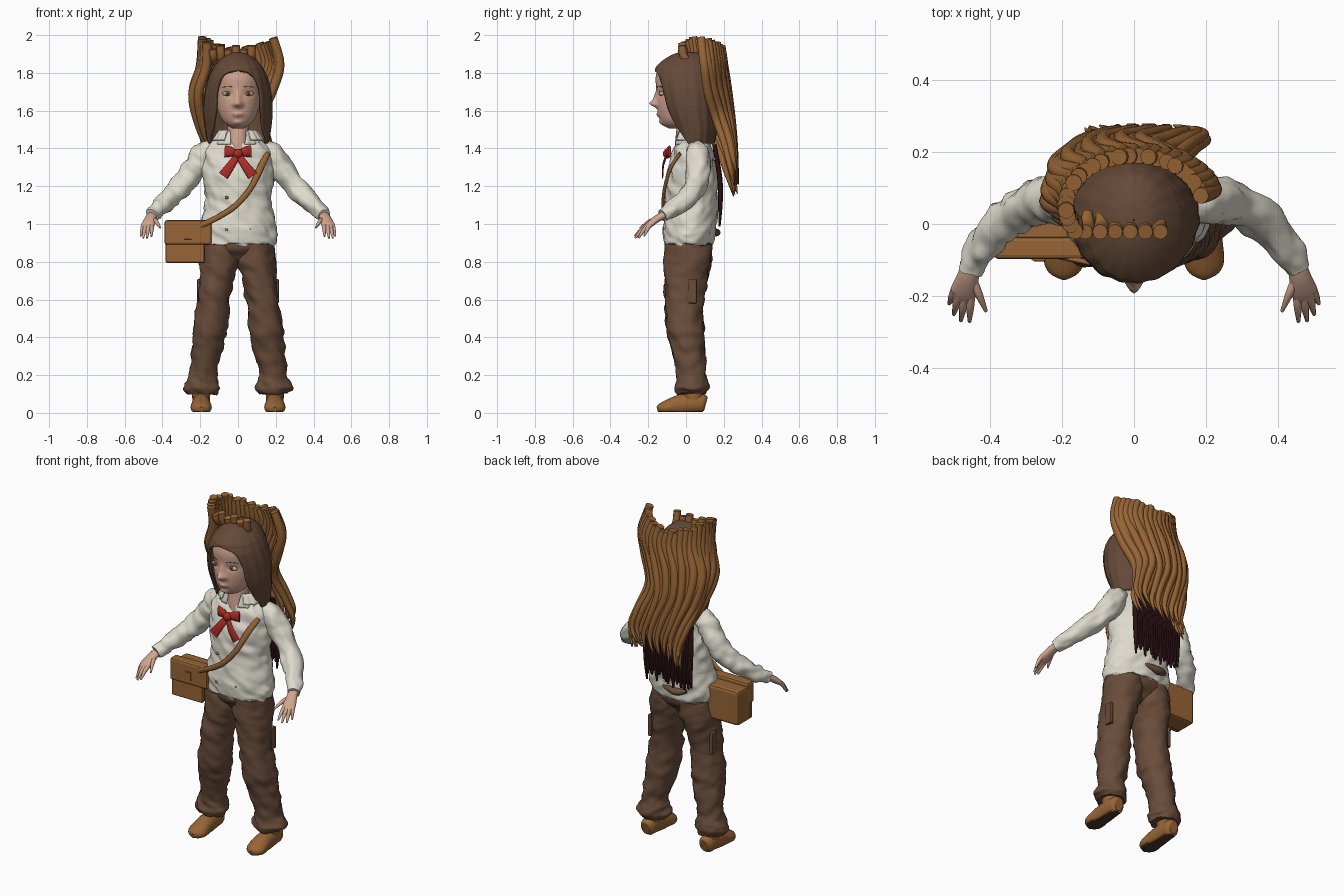
import bpy, bmesh, math, random
from mathutils import Vector, noise

random.seed(4)
cube = bpy.data.objects.get("Cube")
if cube:
    bpy.data.objects.remove(cube)


def material(name, *rgb):
    mat = bpy.data.materials.new(name)
    mat.use_nodes = True
    mat.diffuse_color = (*rgb, 1)
    mat.node_tree.nodes["Principled BSDF"].inputs["Base Color"].default_value = (*rgb, 1)
    return mat


skin = material("skin", .64, .38, .28)
lip = material("lip pink", .52, .27, .2)
brown_hair = material("brown hair", .13, .067, .039)
tan_hair = material("tan leather", .31, .13, .036)
cloth = material("cream cloth", .73, .7, .61)
trouser = material("brown trousers", .14, .072, .042)
red = material("red ribbon", .42, .025, .02)
dark = material("dark maroon", .022, .005, .006)
white = material("eye white", .5, .42, .35)
sole = material("sole brown", .07, .035, .02)


def spline(keys, steps):
    """Smooth Catmull-Rom interpolation of tuples of any length."""
    out = []
    for i in range(len(keys) - 1):
        a, b, c, d = (keys[max(0, min(len(keys) - 1, i + k))] for k in (-1, 0, 1, 2))
        for s in range(steps):
            t = s / steps
            out.append([q + t / 2 * (r - p + t * (2 * p - 5 * q + 4 * r - w + t * (3 * (q - r) + w - p)))
                        for p, q, r, w in zip(a, b, c, d)])
    out.append(list(keys[-1]))
    return out


def skin_rings(bm, rings, closed=True, caps=True):
    rows = [[bm.verts.new(p) for p in ring] for ring in rings]
    n = len(rows[0])
    for lower, upper in zip(rows, rows[1:]):
        for j in range(n if closed else n - 1):
            k = (j + 1) % n
            bm.faces.new((lower[j], lower[k], upper[k], upper[j]))
    if caps:
        bm.faces.new(rows[0])
        bm.faces.new(rows[-1])


def add_tube(bm, keys, steps=6, sides=12, ref=(0, 1, 0), upright=False, caps=True):
    """Sweep ellipses along keys of (x, y, z, radius, second radius)."""
    pts = spline(keys, steps)
    rings = []
    for i, (x, y, z, ra, rb) in enumerate(pts):
        t = Vector(pts[min(i + 1, len(pts) - 1)][:3]) - Vector(pts[max(i - 1, 0)][:3])
        t = Vector((0, 0, 1)) if upright else t.normalized()
        u = t.cross(Vector(ref)).normalized()
        v = u.cross(t)
        angles = [math.tau * j / sides for j in range(sides)]
        rings.append([Vector((x, y, z)) + u * ra * math.cos(a) + v * rb * math.sin(a) for a in angles])
    skin_rings(bm, rings, caps=caps)


def finish(bm, name, *mats, rumple=0, grain=14):
    bmesh.ops.remove_doubles(bm, verts=bm.verts, dist=.0004)
    bmesh.ops.recalc_face_normals(bm, faces=bm.faces)
    bm.normal_update()
    if rumple:
        for v, n in [(v, v.normal.copy()) for v in bm.verts]:
            p = Vector((v.co.x, v.co.y, v.co.z * 1.4 + v.co.x)) * grain
            v.co += n * rumple * (noise.noise(p) + .5 * noise.noise(p * 2))
    for f in bm.faces:
        f.smooth = len(f.verts) < 5
    mesh = bpy.data.meshes.new(name)
    bm.to_mesh(mesh)
    bm.free()
    ob = bpy.data.objects.new(name, mesh)
    bpy.context.collection.objects.link(ob)
    for m in mats:
        mesh.materials.append(m)
    return ob


def tube(name, mat, keys, rumple=0, **options):
    bm = bmesh.new()
    add_tube(bm, keys, **options)
    return finish(bm, name, mat, rumple=rumple)


def shell(name, mat, keys, steps, ridge, thickness):
    """Upright wrap with a front opening; keys are (z, y, rx, ry, half opening angle)."""
    bm = bmesh.new()
    rings = []
    for z, y, rx, ry, gap in spline(keys, steps):
        gap = max(gap, 0)
        ring = []
        for j in range(73):
            a = gap + (math.tau - 2 * gap) * j / 72
            r = 1 + ridge * math.sin(18 * a)
            ring.append((rx * r * math.sin(a), y - ry * r * math.cos(a), z))
        rings.append(ring)
    skin_rings(bm, rings, closed=False, caps=False)
    ob = finish(bm, name, mat)
    ob.modifiers.new("thickness", "SOLIDIFY").thickness = thickness


def ball(name, mat, centre, size):
    bm = bmesh.new()
    bmesh.ops.create_uvsphere(bm, u_segments=16, v_segments=10, radius=1)
    for v in bm.verts:
        v.co = Vector(c + p * s for c, p, s in zip(centre, v.co, size))
    finish(bm, name, mat)


def box(name, mat, centre, size, bevel=.012):
    bm = bmesh.new()
    bmesh.ops.create_cube(bm, size=1)
    for v in bm.verts:
        v.co = Vector(c + p * s for c, p, s in zip(centre, v.co, size))
    bmesh.ops.bevel(bm, geom=bm.edges[:], offset=bevel, segments=2, affect='EDGES', profile=.5)
    ob = finish(bm, name, mat)
    for f in ob.data.polygons:
        f.use_smooth = False


# Head with sculpted features: (x, z, push, width, height)
bm = bmesh.new()
add_tube(bm, [(0, -.05, 1.505, .025, .04), (0, -.055, 1.525, .06, .065), (0, -.04, 1.56, .09, .1),
              (0, -.02, 1.62, .112, .132), (0, 0, 1.7, .125, .155), (0, 0, 1.78, .127, .16),
              (0, 0, 1.85, .1, .13), (0, 0, 1.88, .03, .04)], steps=9, sides=72, upright=True)
features = [(0, 1.637, .036, .019, .018), (0, 1.67, .016, .014, .03), (0, 1.578, .011, .027, .013),
            (0, 1.535, .012, .025, .015), (.019, 1.632, .012, .01, .01), (-.019, 1.632, .012, .01, .01),
            (.055, 1.69, -.01, .025, .015), (-.055, 1.69, -.01, .025, .015)]
for v in bm.verts:
    if v.co.y < -.03:
        x, z = v.co.x, v.co.z
        v.co.y -= sum(p * math.exp(-((x - fx) / w) ** 2 - ((z - fz) / h) ** 2) for fx, fz, p, w, h in features)
for f in bm.faces:
    c = f.calc_center_median()
    f.material_index = int(c.y < -.1 and (c.x / .034) ** 2 + ((c.z - 1.576) / .01) ** 2 < 1)
finish(bm, "head", skin, lip)
tube("neck", skin, [(0, .01, 1.38, .065, .07), (0, .005, 1.44, .058, .062), (0, .01, 1.55, .055, .055)],
     upright=True, sides=20)

# Eyes and brows
for side, s in (("left", 1), ("right", -1)):
    ball(side + "_eye", white, (s * .056, -.128, 1.69), (.028, .014, .012))
    ball(side + "_iris", trouser, (s * .055, -.136, 1.69), (.014, .0075, .0115))
    ball(side + "_pupil", dark, (s * .055, -.1395, 1.69), (.005, .005, .005))
    tube(side + "_brow", brown_hair, [(s * .03, -.154, 1.724, .001, .002), (s * .055, -.146, 1.73, .002, .002),
                                      (s * .082, -.12, 1.722, .001, .002)], ref=(0, 0, 1), sides=6)

# Long bob hair
shell("bob_hair", brown_hair,
      [(1.425, .045, .16, .105, 1.25), (1.5, .04, .174, .125, .88), (1.6, .02, .182, .15, .72),
       (1.7, .01, .175, .172, .72), (1.77, 0, .158, .172, .62), (1.8, 0, .146, .168, .42), (1.815, 0, .138, .163, 0),
       (1.835, 0, .127, .155, 0), (1.875, .01, .09, .12, 0), (1.905, .01, .045, .06, 0), (1.912, .01, .002, .002, 0)],
      6, .012, .014)

# Waving mane of tapered locks; each level is (z, width, shift, back y, curl depth, radius)
levels = [(1.93, .19, .0, .19, .14, .023), (1.84, .212, -.008, .2, .13, .025), (1.7, .208, -.032, .21, .12, .024),
          (1.55, .17, -.02, .23, .09, .022), (1.4, .168, .015, .245, .045, .019),
          (1.28, .168, .02, .255, .025, .013), (1.19, .155, .01, .265, .01, .003)]
bm = bmesh.new()
count = 25
for i in range(count):
    a = math.radians(-120 + 198 * i / (count - 1))
    drop = random.uniform(-.02, .06) + .03 * math.sin(a)
    top = random.uniform(-.012, .012)
    keys = []
    for k, (z, w, shift, back, depth, r) in enumerate(levels):
        lift = .055 * math.sin(a) ** 2 + top if k == 0 else drop * k / 6
        wave = .024 * math.sin(k * 1.5 + .4 * math.sin(i))
        keys.append((w * math.sin(a) + shift + wave * (k > 0), back - depth * (1 - math.cos(a))
                     + .012 * (i % 2) * (k > 1), z + lift, r, r))
    add_tube(bm, keys, steps=5, sides=10)
finish(bm, "mane_locks", tan_hair)

# Short lock stubs over the crown
bm = bmesh.new()
for i in range(6):
    x = -.13 + .04 * i
    add_tube(bm, [(x, .03, 1.85, .015, .015), (x, -.01, 1.885, .022, .022),
                  (x * 1.05, -.022, 1.925 + .02 * (i % 2), .021, .021)], sides=12, steps=4)
finish(bm, "crown_stubs", tan_hair)

# Dark underhair hanging on the back
bm = bmesh.new()
for i in range(20):
    x = -.155 + .0155 * i
    add_tube(bm, [(x * .9, .15, 1.42, .016, .012), (x, .178, 1.25, .017, .014), (x, .182, 1.12, .015, .013),
                  (x + random.uniform(-.01, .01), .178, random.uniform(.98, 1.04), .006, .005)], sides=7, steps=4)
finish(bm, "under_hair", dark)

# Shirt body with an uneven hem
bm = bmesh.new()
add_tube(bm, [(0, .015, .885, .197, .127), (0, .017, .94, .207, .135), (0, .02, 1, .202, .14), (0, .03, 1.1, .178, .138),
              (0, .03, 1.2, .178, .138), (0, .03, 1.3, .184, .125), (0, .035, 1.39, .18, .1),
              (0, .04, 1.44, .125, .08), (0, .03, 1.475, .07, .06)], steps=7, sides=64, upright=True, caps=False)
for v in bm.verts:
    if v.co.z < .89:
        v.co.z += .01 + .04 * noise.noise(v.co * 18)
finish(bm, "shirt", cloth, rumple=.013)
shell("collar", cloth, [(1.42, .03, .12, .085, .3), (1.485, .03, .085, .072, .5), (1.495, .03, .1, .08, .6),
                        (1.445, .03, .135, .1, .55)], 4, .03, .008)
for x, z in ((-.06, .97), (.06, .97), (-.06, 1.14)):
    ball("shirt_button", tan_hair, (x, -.115, z), (.01, .006, .008))

# Paired limbs
for side, s in (("left", 1), ("right", -1)):
    tube(side + "_sleeve", cloth,
         [(s * .13, .05, 1.405, .04, .04), (s * .175, .058, 1.375, .062, .062), (s * .222, .068, 1.31, .064, .064),
          (s * .28, .058, 1.225, .06, .06), (s * .358, .008, 1.14, .055, .054), (s * .43, -.072, 1.075, .044, .044),
          (s * .458, -.125, 1.045, .037, .035)], rumple=.012, sides=28, steps=7, ref=(0, 0, 1))
    bm = bmesh.new()
    add_tube(bm, [(s * .45, -.1, 1.055, .025, .022), (s * .463, -.15, 1.03, .031, .02),
                  (s * .475, -.19, 1.0, .037, .017), (s * .482, -.212, .982, .03, .011)], ref=(0, 0, 1))
    # Thumb first, then four fingers: base x, base y, base z, tip x, tip y, tip z
    for bx, by, bz, tx, ty, tz in ((.452, -.15, 1.028, .412, -.243, .98), (.455, -.195, .998, .458, -.272, .935),
                                   (.472, -.2, .994, .482, -.27, .925), (.487, -.195, .996, .502, -.252, .925),
                                   (.498, -.185, 1.0, .515, -.222, .935)):
        add_tube(bm, [(s * bx, by, bz, .013, .013), (s * (bx + tx) / 2, (by + ty) / 2, (bz + tz) / 2 + .007, .011, .011),
                      (s * tx, ty, tz, .005, .005)], ref=(0, 0, 1), sides=8, steps=4)
    finish(bm, side + "_hand", skin)
    tube(side + "_trouser_leg", trouser,
         [(s * .19, .03, .1, .075, .075), (s * .193, .03, .13, .098, .088), (s * .19, .03, .165, .088, .084),
          (s * .183, .025, .22, .074, .078), (s * .16, .01, .35, .086, .088), (s * .148, -.005, .45, .092, .1),
          (s * .128, -.01, .6, .085, .1), (s * .11, 0, .72, .094, .117), (s * .095, .01, .8, .107, .123),
          (s * .09, .015, .89, .1, .122)], rumple=.013, sides=32, steps=7, upright=True)
    box(side + "_leg_pocket", trouser, (s * .205, .035, .645), (.022, .045, .13), .006)
    # Shoe with a dark sole
    bm = bmesh.new()
    x = s * .195
    add_tube(bm, [(x, .105, .045, .025, .035), (x, .09, .048, .042, .05), (x, .04, .05, .047, .056),
                  (x, -.03, .042, .05, .055), (x, -.1, .028, .056, .04), (x, -.135, .022, .042, .028),
                  (x, -.152, .018, .012, .015)], ref=(0, 0, 1), sides=24)
    add_tube(bm, [(x, .04, .04, .045, .05), (x, .035, .13, .05, .055)], upright=True, sides=20)
    for v in bm.verts:
        v.co.z = max(v.co.z, .004)
    for f in bm.faces:
        f.material_index = int(max(v.co.z for v in f.verts) < .012)
    finish(bm, side + "_shoe", tan_hair, sole)

tube("trouser_seat", trouser, [(0, .015, .785, .04, .05), (0, .015, .82, .12, .085), (0, .015, .87, .186, .122),
                               (0, .018, .94, .185, .124)], upright=True, sides=40, rumple=.008)
tube("back_pouch", trouser, [(-.1, .14, .965, .012, .012), (-.04, .155, .955, .028, .022), (.05, .145, .965, .012, .012)],
     ref=(0, 0, 1))

# Satchel and strap
box("satchel_body", tan_hair, (-.28, -.008, .895), (.21, .125, .205), .016)
box("satchel_flap", tan_hair, (-.264, -.067, .955), (.25, .062, .13))
box("satchel_front_panel", tan_hair, (-.28, -.073, .845), (.205, .03, .1), .008)
box("buckle_rim", tan_hair, (-.265, -.0985, .945), (.04, .006, .052), .001)
box("buckle", tan_hair, (-.265, -.101, .945), (.028, .007, .04), .001)
tube("satchel_strap", tan_hair,
     [(-.21, -.09, .985, .015, .008), (-.1, -.112, 1.04, .015, .008), (-.01, -.122, 1.1, .015, .008),
      (.07, -.112, 1.195, .015, .009), (.12, -.08, 1.3, .018, .009), (.158, -.03, 1.375, .014, .008)])

# Neck bow
ball("bow_knot", red, (0, -.1, 1.372), (.026, .022, .026))
for side, s in (("left", 1), ("right", -1)):
    tube(side + "_bow_loop", red, [(0, -.096, 1.372, .012, .008), (s * .035, -.094, 1.382, .026, .014),
                                   (s * .07, -.086, 1.385, .032, .008)], sides=10)
    tube(side + "_bow_tail", red, [(0, -.1, 1.37, .016, .005), (s * .035, -.12, 1.315, .022, .005),
                                   (s * .078, -.124, 1.255, .028, .004)], sides=8)
